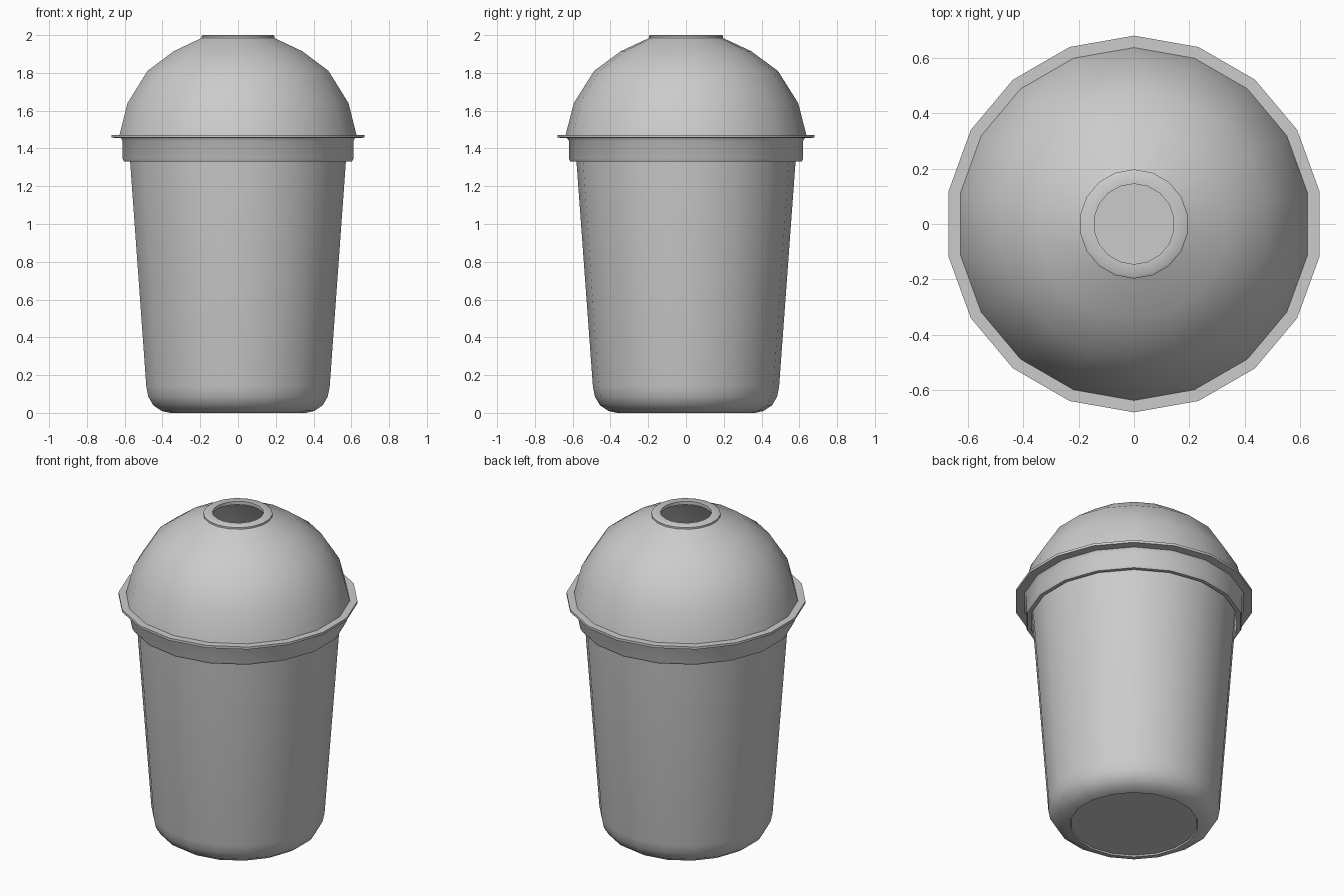
import bpy, bmesh, math

if "Cube" in bpy.data.objects:
    bpy.data.objects.remove(bpy.data.objects["Cube"])

SIDES = 18


def lathe(name, profile, closed=False):
    """Revolve (radius, z) points around z; radius 0 makes a pole.
    Profiles run upwards on the outside so that normals face out."""
    bm = bmesh.new()
    rings = []
    for r, z in profile:
        if r == 0:
            rings.append([bm.verts.new((0, 0, z))] * SIDES)
        else:
            rings.append([bm.verts.new((r * math.cos(a), r * math.sin(a), z))
                          for a in (math.pi / 2 + 2 * math.pi * i / SIDES
                                    for i in range(SIDES))])
    pairs = list(zip(rings, rings[1:]))
    if closed:
        pairs.append((rings[-1], rings[0]))
    for lo, hi in pairs:
        for i in range(SIDES):
            j = (i + 1) % SIDES
            quad = [lo[i], lo[j], hi[j], hi[i]]
            bm.faces.new(list(dict.fromkeys(quad)))
    mesh = bpy.data.meshes.new(name)
    bm.to_mesh(mesh)
    bm.free()
    ob = bpy.data.objects.new(name, mesh)
    bpy.context.collection.objects.link(ob)
    bpy.ops.object.select_all(action='DESELECT')
    ob.select_set(True)
    bpy.context.view_layer.objects.active = ob
    bpy.ops.object.shade_smooth_by_angle(angle=math.radians(40))
    return ob


# Thin tapered cup, single surface with a rounded base
lathe("cup", [(0, 0.008), (0.36, 0.008), (0.365, 0.0), (0.41, 0.01),
              (0.455, 0.04), (0.482, 0.085), (0.493, 0.14),
              (0.58, 1.33), (0.588, 1.44)])

# Dome lid: skirt, flange, dome and raised hole rim, then back down inside
lathe("dome_lid", [
    (0.59, 1.33), (0.612, 1.33), (0.62, 1.345), (0.62, 1.44), (0.63, 1.455),
    (0.68, 1.457), (0.68, 1.472), (0.637, 1.472),
    (0.594, 1.64), (0.487, 1.81), (0.345, 1.915), (0.197, 1.984),
    (0.197, 1.995), (0.19, 2.0), (0.145, 2.0),
    (0.145, 1.98), (0.19, 1.968), (0.335, 1.9), (0.473, 1.797),
    (0.578, 1.632), (0.618, 1.465), (0.60, 1.44)], closed=True)
